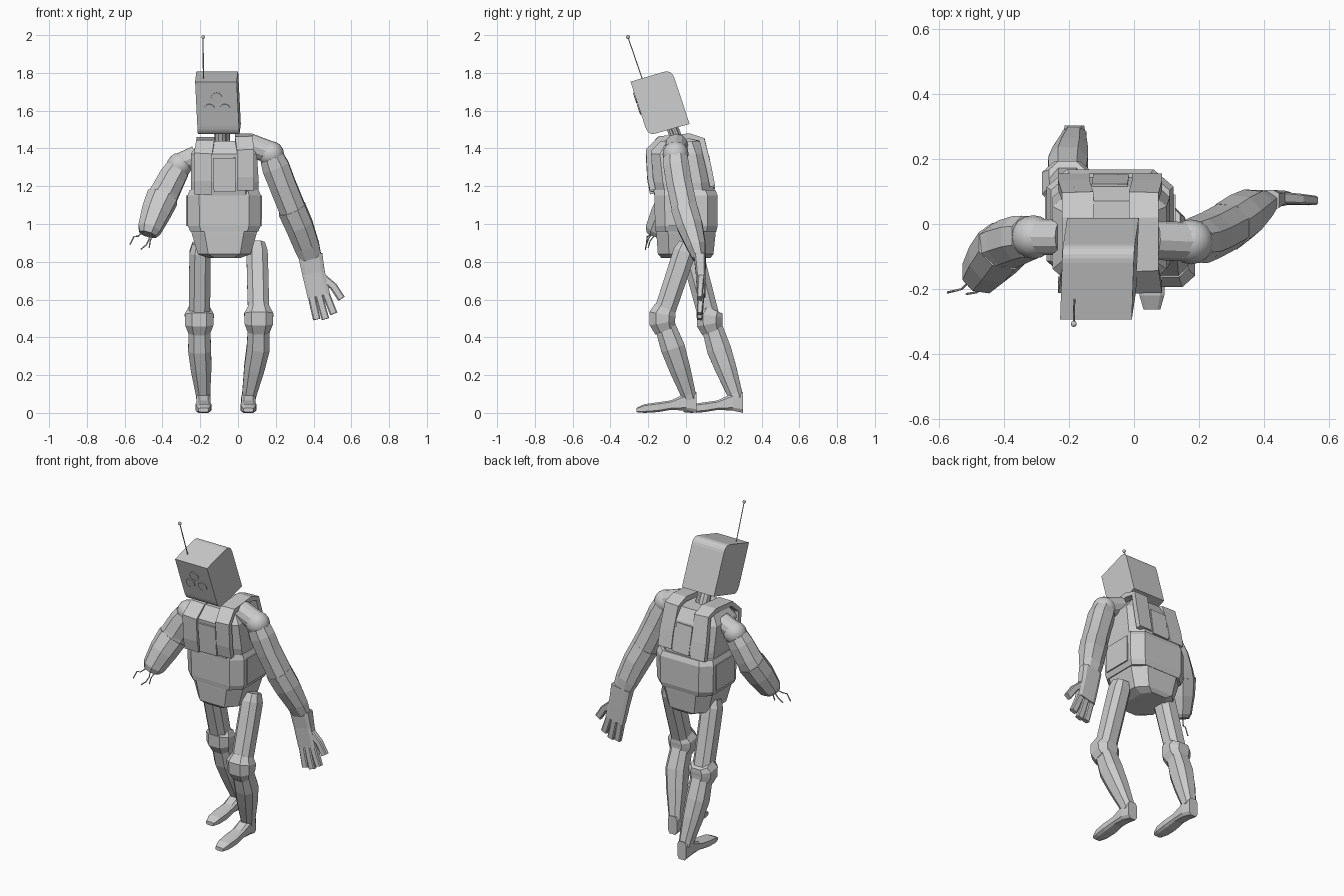
import bpy, bmesh, math
from mathutils import Vector, Matrix


def finish(name, bm, bevel=0):
    bmesh.ops.recalc_face_normals(bm, faces=bm.faces[:])
    me = bpy.data.meshes.new(name)
    bm.to_mesh(me)
    bm.free()
    ob = bpy.data.objects.new(name, me)
    bpy.context.collection.objects.link(ob)
    if bevel:
        m = ob.modifiers.new("edge", "BEVEL")
        m.width, m.segments = bevel, 1
    return ob


def loft(name, secs, c=0.45, axis=None, n=0, bevel=0):
    """Skin of rings (x, y, z, half_width, half_depth) along a path; chamfered box or n-gon section."""
    if n:
        shape = [(math.cos(2 * math.pi * i / n), math.sin(2 * math.pi * i / n)) for i in range(n)]
    elif c >= 1:
        shape = [(1, 1), (-1, 1), (-1, -1), (1, -1)]
    else:
        shape = [(1, -c), (1, c), (c, 1), (-c, 1), (-1, c), (-1, -c), (-c, -1), (c, -1)]
    P = [Vector(s[:3]) for s in secs]
    bm = bmesh.new()
    rings = []
    for i, s in enumerate(secs):
        t = Vector(axis) if axis else (P[min(i + 1, len(P) - 1)] - P[max(i - 1, 0)])
        t.normalize()
        ref = Vector((0, 1, 0)) if abs(t.x) > 0.8 else Vector((1, 0, 0))
        u = (ref - t * ref.dot(t)).normalized()
        v = t.cross(u)
        rings.append([bm.verts.new(P[i] + u * a * s[3] + v * b * s[4]) for a, b in shape])
    k = len(shape)
    for r, q in zip(rings, rings[1:]):
        for j in range(k):
            bm.faces.new((r[j], r[(j + 1) % k], q[(j + 1) % k], q[j]))
    bm.faces.new(rings[0])
    bm.faces.new(rings[-1])
    return finish(name, bm, bevel)


def tube(name, pts, r, n=8):
    return loft(name, [(*p, r, r) for p in pts], n=n)


def ball(name, p, r, seg=16):
    bm = bmesh.new()
    bmesh.ops.create_uvsphere(bm, u_segments=seg, v_segments=seg // 2, radius=r,
                              matrix=Matrix.Translation(p))
    ob = finish(name, bm)
    for f in ob.data.polygons:
        f.use_smooth = True
    return ob


# Head: side profile with two rounded corners, extruded across x
def arc(a, b, c, n=6):
    a, b, c = Vector(a), Vector(b), Vector(c)
    return [a * (1 - t) ** 2 + b * 2 * t * (1 - t) + c * t * t for t in [i / n for i in range(n + 1)]]


def head_x(y, z):
    return -0.106 - (z - 1.65) * 0.035 + (y + 0.13) * 0.045


profile = ([Vector((-0.294, 1.753))] + arc((-0.12, 1.805), (-0.077, 1.818), (-0.061, 1.772))
           + [Vector((0.019, 1.53))] + arc((-0.165, 1.478), (-0.2, 1.468), (-0.216, 1.515)))
bm = bmesh.new()
sides = [[bm.verts.new((head_x(*p) + s * 0.11, p.x, p.y)) for p in profile] for s in (-1, 1)]
for s in sides:
    bm.faces.new(s)
for i in range(len(profile)):
    j = (i + 1) % len(profile)
    bm.faces.new((sides[0][i], sides[0][j], sides[1][j], sides[1][i]))
finish("head", bm)

# Face lenses, antenna, neck
nrm = Vector((0.03, -0.948, -0.318))
for i, (x, z) in enumerate([(-0.113, 1.668), (-0.152, 1.608), (-0.07, 1.608)]):
    p = Vector((x, -0.294 + (1.753 - z) * 0.335, z))
    tube(f"face_lens_{i}", [p - nrm * 0.01, p + nrm * 0.006], 0.029, 20)
tube("antenna_rod", [(-0.183, -0.225, 1.75), (-0.185, -0.306, 1.985)], 0.003, 6)
ball("antenna_tip", (-0.185, -0.307, 1.99), 0.01, 10)
tube("neck", [(-0.09, -0.03, 1.40), (-0.095, -0.08, 1.53)], 0.033, 10)
tube("neck_piston", [(-0.055, -0.02, 1.40), (-0.06, -0.075, 1.53)], 0.015, 8)

# Torso: stacked shells
Z = (0, 0, 1)
loft("chest", [(-0.07, -0.01, 1.14, 0.175, 0.155), (-0.07, -0.02, 1.22, 0.18, 0.165),
               (-0.075, -0.042, 1.37, 0.175, 0.155), (-0.08, -0.035, 1.44, 0.125, 0.105)], 0.62, Z)
loft("belly_shell", [(-0.073, 0.0, 0.96, 0.18, 0.16), (-0.073, 0.002, 0.99, 0.193, 0.166),
                     (-0.073, 0.0, 1.15, 0.195, 0.168), (-0.073, -0.005, 1.18, 0.182, 0.16)], 0.68, Z)
loft("pelvis", [(-0.073, 0.0, 0.82, 0.085, 0.13), (-0.073, -0.002, 0.84, 0.14, 0.147),
                (-0.073, 0.0, 0.95, 0.172, 0.157), (-0.073, 0.0, 1.0, 0.182, 0.16)], 0.6, Z)
for s in (-1, 1):
    loft("hip_plate", [(-0.073 + s * 0.189, 0.0, 0.99, 0.012, 0.09),
                       (-0.073 + s * 0.189, 0.0, 1.15, 0.012, 0.09)], 1, Z)

# Shoulder harness plates running over the chest
strap = [(-0.176, 1.17), (-0.19, 1.24), (-0.198, 1.38), (-0.14, 1.44), (0.02, 1.455),
         (0.085, 1.435), (0.12, 1.29), (0.14, 1.19)]
for name, x, w, dz, dx in (("left_harness", -0.185, 0.048, -0.01, 0.012),
                           ("right_harness", 0.04, 0.046, 0.01, -0.01)):
    loft(name, [(x + dx * (i in (3, 4, 5)), y, z + dz, w, 0.015) for i, (y, z) in enumerate(strap)], 1)
loft("chest_panel", [(-0.07, -0.181, 1.17, 0.058, 0.012), (-0.073, -0.194, 1.35, 0.06, 0.012)], 1)
loft("back_panel", [(-0.07, 0.147, 1.19, 0.055, 0.006), (-0.075, 0.117, 1.36, 0.055, 0.006)], 1)

# Damaged arm ending in a stump with loose wires
tube("left_shoulder_joint", [(-0.22, -0.04, 1.36), (-0.32, -0.04, 1.315)], 0.055, 12)
ball("left_shoulder", (-0.31, -0.04, 1.31), 0.067)
loft("left_upper_arm", [(-0.32, -0.04, 1.29, 0.064, 0.064), (-0.345, -0.045, 1.25, 0.07, 0.068),
                        (-0.385, -0.06, 1.17, 0.074, 0.07), (-0.41, -0.075, 1.12, 0.078, 0.07)])
loft("left_forearm", [(-0.40, -0.068, 1.14, 0.082, 0.074), (-0.435, -0.11, 1.06, 0.075, 0.074),
                      (-0.47, -0.155, 0.97, 0.06, 0.06), (-0.478, -0.163, 0.945, 0.045, 0.045)])
for i, ends in enumerate([[(-0.50, -0.17, 0.96), (-0.53, -0.20, 0.935), (-0.55, -0.205, 0.935), (-0.572, -0.21, 0.89)],
                          [(-0.475, -0.18, 0.95), (-0.47, -0.20, 0.92), (-0.485, -0.21, 0.89), (-0.515, -0.215, 0.865)],
                          [(-0.45, -0.16, 0.95), (-0.465, -0.19, 0.91), (-0.47, -0.20, 0.875)]]):
    tube(f"loose_wire_{i}", ends, 0.0035, 6)

# Intact arm
tube("right_shoulder_joint", [(0.06, -0.05, 1.42), (0.18, -0.055, 1.375)], 0.06, 12)
ball("right_shoulder", (0.175, -0.055, 1.37), 0.069)
loft("right_upper_arm", [(0.18, -0.055, 1.35, 0.064, 0.064), (0.20, -0.05, 1.30, 0.072, 0.068),
                         (0.235, -0.035, 1.21, 0.07, 0.068), (0.30, 0.0, 1.05, 0.07, 0.068)])
loft("right_forearm", [(0.285, -0.008, 1.08, 0.074, 0.07), (0.325, 0.02, 0.99, 0.072, 0.068),
                       (0.365, 0.055, 0.88, 0.066, 0.05), (0.385, 0.07, 0.82, 0.058, 0.034)])
loft("right_palm", [(0.383, 0.073, 0.835, 0.064, 0.032), (0.40, 0.078, 0.74, 0.06, 0.026),
                    (0.428, 0.08, 0.62, 0.06, 0.022)], 0.7)
fingers = [((0.385, 0.64), (0.40, 0.57), (0.417, 0.495)), ((0.427, 0.63), (0.445, 0.56), (0.463, 0.497)),
           ((0.462, 0.64), (0.485, 0.58), (0.507, 0.525)), ((0.445, 0.72), (0.505, 0.67), (0.548, 0.605))]
for i, f in enumerate(fingers):
    loft("right_thumb" if i == 3 else f"right_finger_{i}",
         [(x, 0.08 - 0.004 * k, z, 0.02, 0.018 - 0.002 * k) for k, (x, z) in enumerate(f)], 0.7)


# Legs, mid-stride
def leg(side, hip, knee, calf, ankle):
    h, k, c, a = map(Vector, (hip, knee, calf, ankle))

    def at(p, q, t, *r):
        return (*p.lerp(q, t), *r)
    loft(side + "_thigh", [at(h, k, -0.02, .042, .045), at(h, k, .1, .056, .06),
                           at(h, k, .45, .057, .058), at(h, k, .95, .056, .056)], 0.5)
    loft(side + "_knee", [(k.x, k.y + .015, k.z + .055, .056, .058), (k.x, k.y, k.z + .022, .077, .07),
                          (k.x, k.y, k.z - .025, .075, .068), (k.x, k.y + .015, k.z - .065, .058, .056)], 0.5)
    loft(side + "_shin", [at(k, c, .2, .056, .054), at(c, c, 0, .061, .064), at(c, a, .4, .054, .056),
                          at(c, a, .9, .038, .04), at(a, a, 0, .037, .036)], 0.5)
    x, y = a.x, a.y
    loft(side + "_foot", [(x, y + dy, (lo + hi) / 2, w, (hi - lo) / 2) for dy, lo, hi, w in
                          ((.035, 0, .11, .03), (-.02, .012, .105, .038), (-.10, .016, .066, .037),
                           (-.17, .004, .056, .042), (-.24, 0, .046, .038), (-.282, .004, .026, .026))],
         0.65, (0, -1, 0))


leg("right", (.10, .005, .89), (.11, -.125, .50), (.107, -.07, .345), (.055, .02, .075))
leg("left", (-.20, .02, .89), (-.205, .125, .495), (-.203, .175, .335), (-.183, .268, .075))
